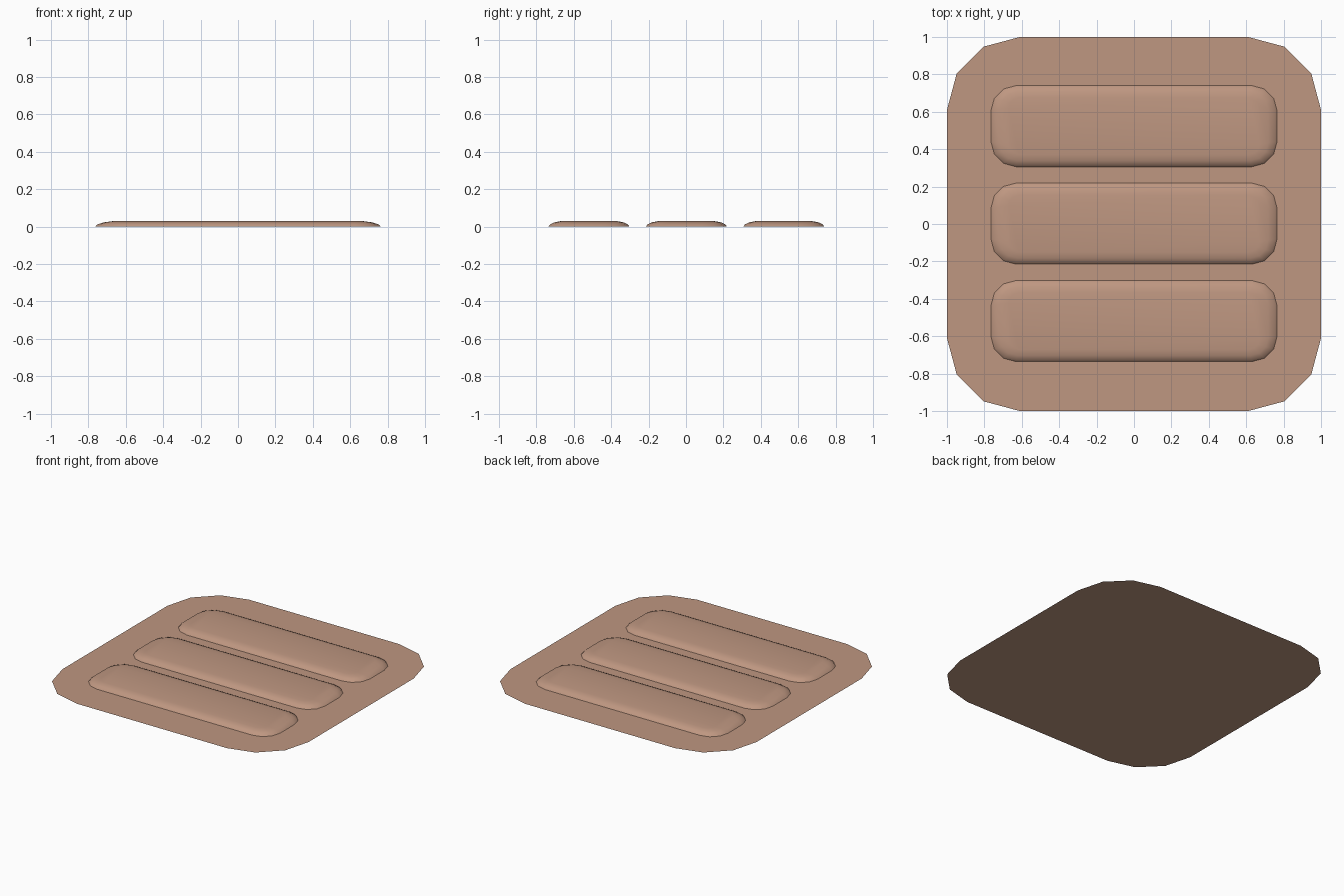
import bpy, bmesh, math

if "Cube" in bpy.data.objects:
    bpy.data.objects.remove(bpy.data.objects["Cube"])

skin = bpy.data.materials.new("dusty tan")
skin.diffuse_color = (0.52, 0.31, 0.22, 1)
skin.use_nodes = True
skin.node_tree.nodes["Principled BSDF"].inputs["Base Color"].default_value = skin.diffuse_color


def rounded_loop(bm, hx, hy, rx, ry, cy, z):
    """Ring of a rounded rectangle, four points per corner."""
    ring = []
    for q in range(4):
        sx = 1 if q in (0, 3) else -1
        sy = 1 if q in (0, 1) else -1
        for i in range(4):
            a = math.radians(90 * q + 30 * i)
            ring.append(bm.verts.new((sx * (hx - rx) + rx * math.cos(a),
                                      cy + sy * (hy - ry) + ry * math.sin(a), z)))
    return ring


def finish(bm, name, smooth):
    me = bpy.data.meshes.new(name)
    bm.to_mesh(me)
    bm.free()
    me.materials.append(skin)
    for p in me.polygons:
        p.use_smooth = smooth
    ob = bpy.data.objects.new(name, me)
    bpy.context.collection.objects.link(ob)


# Flat backing sheet
bm = bmesh.new()
bm.faces.new(rounded_loop(bm, 1, 1, 0.39, 0.39, 0, 0))
finish(bm, "backing_sheet", False)

# Three soft raised pads: (inset fraction, height)
profile = [(0, 0), (0.14, 0.012), (0.5, 0.023), (1, 0.029)]
for name, cy in (("rear_pad", 0.523), ("middle_pad", 0.002), ("front_pad", -0.519)):
    bm = bmesh.new()
    rings = [rounded_loop(bm, 0.765 - 0.095 * t, 0.217 - 0.065 * t,
                          0.135 - 0.08 * t, 0.135 - 0.08 * t, cy, z)
             for t, z in profile]
    for lo, hi in zip(rings, rings[1:]):
        for i in range(16):
            j = (i + 1) % 16
            bm.faces.new((lo[i], lo[j], hi[j], hi[i]))
    bm.faces.new(rings[-1])
    finish(bm, name, True)
